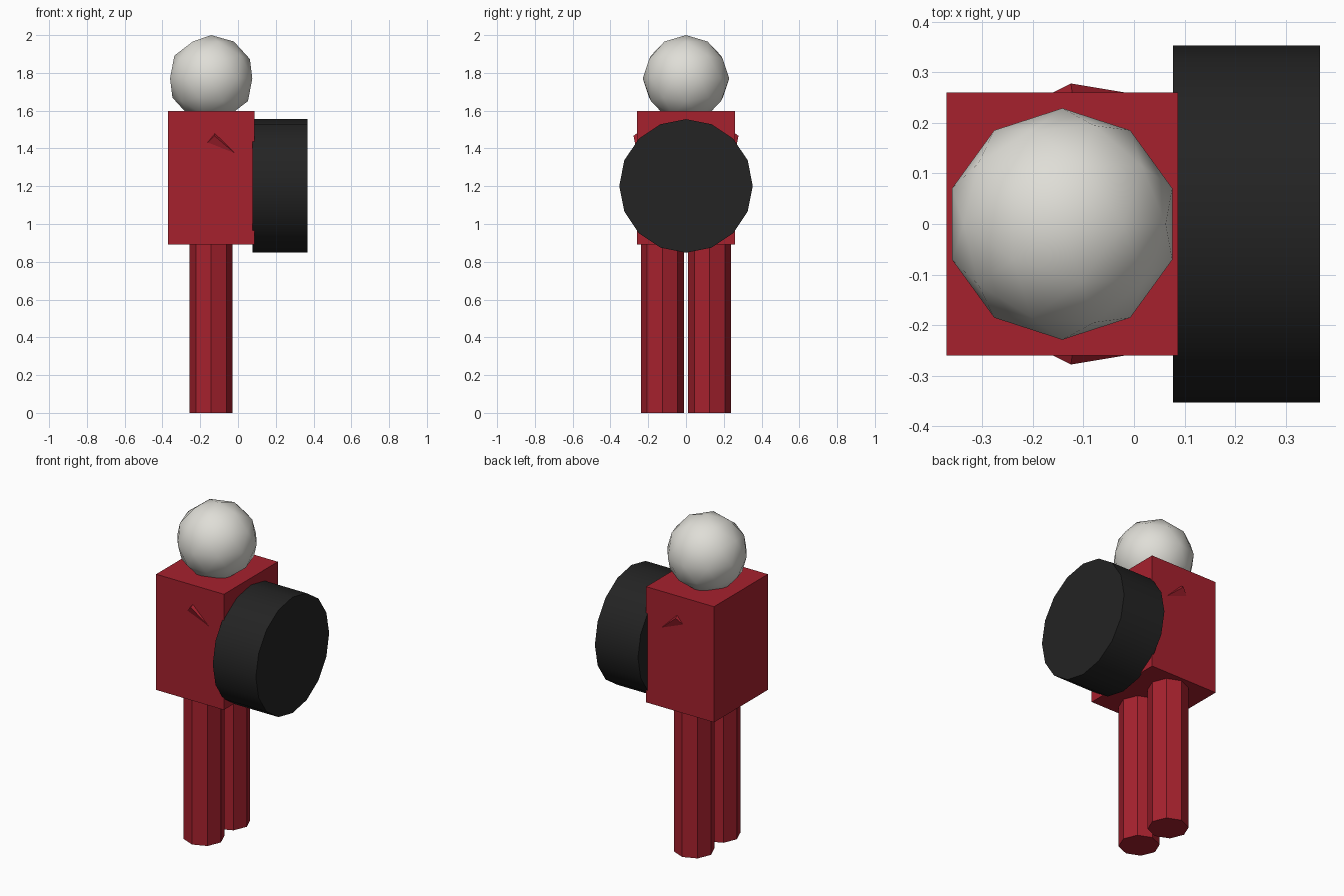
import bpy, bmesh, math
from mathutils import Matrix, Vector

if "Cube" in bpy.data.objects:
    bpy.data.objects.remove(bpy.data.objects["Cube"])


def material(name, rgb):
    m = bpy.data.materials.new(name)
    m.diffuse_color = (*rgb, 1)
    m.use_nodes = True
    m.node_tree.nodes["Principled BSDF"].inputs["Base Color"].default_value = m.diffuse_color
    return m


RED = material("red cloth", (0.38, 0.015, 0.027))
BLACK = material("black drum", (0.017, 0.017, 0.017))
PALE = material("pale grey", (0.74, 0.73, 0.68))
CX = -0.142  # body axis


def add(name, bm, mat, smooth=False):
    bmesh.ops.recalc_face_normals(bm, faces=bm.faces[:])
    mesh = bpy.data.meshes.new(name)
    bm.to_mesh(mesh)
    bm.free()
    ob = bpy.data.objects.new(name, mesh)
    bpy.context.collection.objects.link(ob)
    mesh.materials.append(mat)
    if smooth:
        bpy.ops.object.select_all(action='DESELECT')
        ob.select_set(True)
        bpy.context.view_layer.objects.active = ob
        bpy.ops.object.shade_smooth_by_angle(angle=math.radians(40))
    return ob


def cylinder(name, mat, sides, radius, depth, matrix, smooth=False):
    bm = bmesh.new()
    bmesh.ops.create_cone(bm, cap_ends=True, segments=sides, radius1=radius,
                          radius2=radius, depth=depth, matrix=matrix)
    return add(name, bm, mat, smooth)


# Torso block
bm = bmesh.new()
bmesh.ops.create_cube(bm, size=1, matrix=Matrix.Translation((CX, 0, 1.244))
                      @ Matrix.Diagonal((0.458, 0.52, 0.706, 1)))
add("torso", bm, RED)

# Round head
bm = bmesh.new()
bmesh.ops.create_icosphere(bm, subdivisions=2, radius=0.229,
                           matrix=Matrix.Translation((CX, 0, 1.771)))
add("head", bm, PALE, True)

# Drum carried against the torso
cylinder("drum", BLACK, 16, 0.3535, 0.291,
         Matrix.Translation((0.2225, 0, 1.2015)) @ Matrix.Rotation(math.pi / 2, 4, 'Y'), True)

for side, label in ((-1, "near"), (1, "far")):
    # Eight-sided leg
    cylinder(label + "_leg", RED, 8, 0.114, 0.9,
             Matrix.Translation((CX, side * 0.125, 0.45)))
    # Arm corner showing through the torso side
    bm = bmesh.new()
    tip, *base = [bm.verts.new(Vector((x, side * y, z))) for x, y, z in (
        (-0.125, 0.278, 1.467), (-0.163, 0.259, 1.43),
        (-0.122, 0.259, 1.48), (-0.011, 0.259, 1.37))]
    bm.faces.new(base)
    for i in range(3):
        bm.faces.new((tip, base[i], base[(i + 1) % 3]))
    add(label + "_arm_corner", bm, RED)
